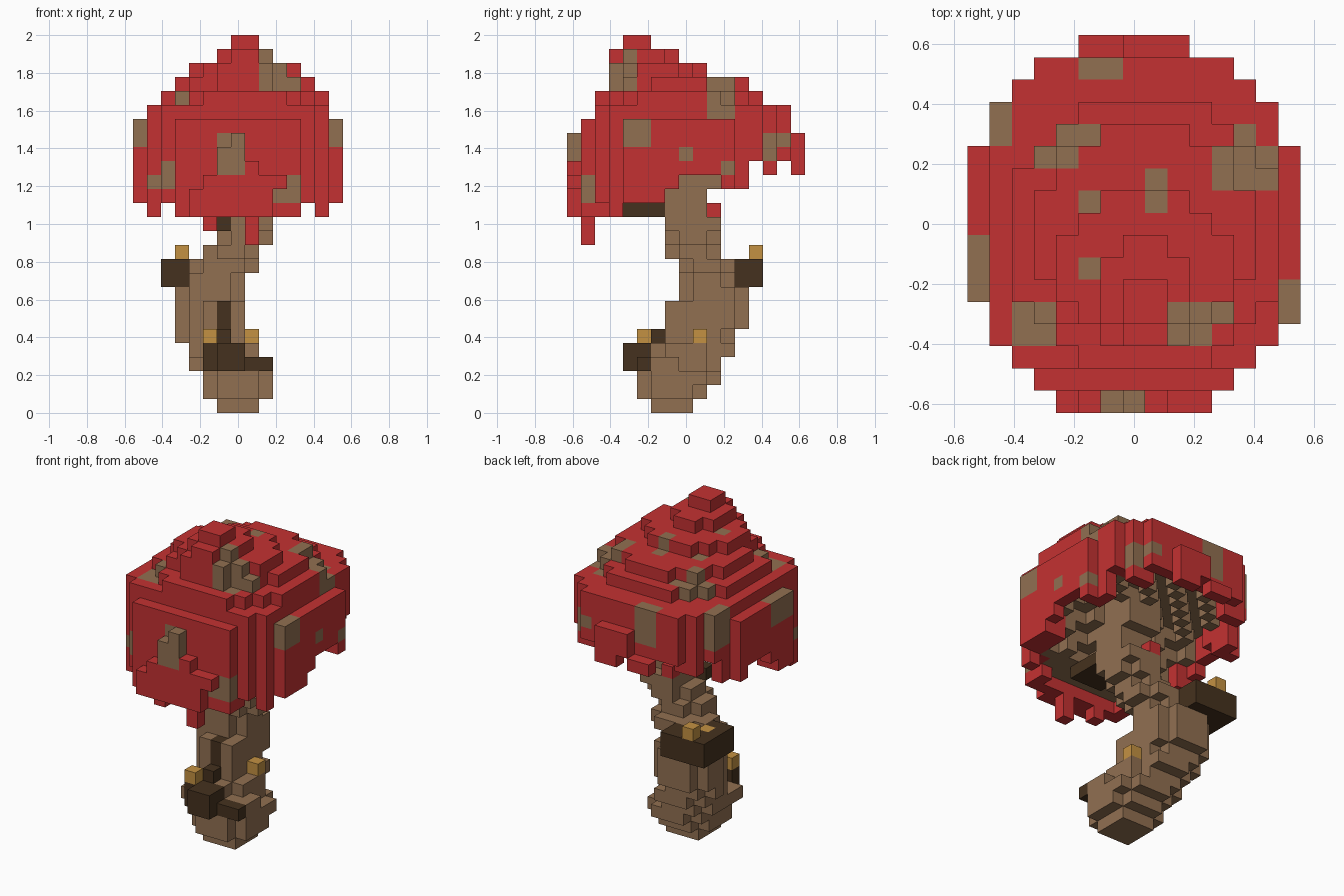
import bpy, bmesh
from mathutils import Vector

if "Cube" in bpy.data.objects:
    bpy.data.objects.remove(bpy.data.objects["Cube"])

UNIT = 2 / 27
ORIGIN = Vector((-7.5, -8.5, 0))
COLOURS = {
    "red": (0.55, 0.031, 0.032),
    "brown": (0.285, 0.162, 0.083),
    "dark_brown": (0.06, 0.031, 0.013),
    "ochre": (0.55, 0.285, 0.055),
}
NAMES = list(COLOURS)
MATS = []
for name, rgb in COLOURS.items():
    m = bpy.data.materials.new(name)
    m.use_nodes = True
    m.diffuse_color = (*rgb, 1)
    m.node_tree.nodes["Principled BSDF"].inputs["Base Color"].default_value = (*rgb, 1)
    MATS.append(m)

vox = {}  # block cell -> (part, colour)


def cells(start, extra=()):
    """All cells from a start cell, reaching further by the extra counts."""
    ex, ey, ez = (*extra, 0, 0, 0)[:3]
    x, y, z = start
    return [(i, j, k) for i in range(x, x + ex + 1)
            for j in range(y, y + ey + 1) for k in range(z, z + ez + 1)]


def box(part, colour, start, extra=()):
    for cell in cells(start, extra):
        vox[cell] = (part, colour)


def radial(i, j, xs, ys, shrink=0.0):
    """Ellipse test value; at most 1 is inside the given cell ranges."""
    rx = (xs[1] - xs[0] + 1) / 2 - shrink
    ry = (ys[1] - ys[0] + 1) / 2 - shrink
    return ((i - sum(xs) / 2) / rx) ** 2 + ((j - sum(ys) / 2) / ry) ** 2


def disc(part, colour, xs, ys, k, ellipse=None):
    """One layer of blocks: an ellipse clipped to the cell ranges."""
    for i, j, _ in cells((xs[0], ys[0], k), (xs[1] - xs[0], ys[1] - ys[0])):
        if radial(i, j, *(ellipse or (xs, ys))) <= 1.02:
            vox[i, j, k] = (part, colour)


# Cap: stepped dome, leaning to the front
FULL = ((0, 14), (0, 16))
disc("cap", "red", (0, 14), (1, 15), 20, FULL)
disc("cap", "red", (1, 13), (2, 15), 21, FULL)
DOME = [((2, 13), (2, 13)), ((3, 12), (3, 12)), ((4, 11), (3, 9)), ((6, 9), (3, 7)), ((7, 8), (4, 5))]
for n, (xs, ys) in enumerate(DOME):
    disc("cap", "red", xs, ys, 22 + n)


def rim_bottom(i, j):
    """Lowest cap layer: the rim hangs low in front and rises to the back."""
    if j <= 3:
        return 15 if i in (0, 2, 12, 14) else 14
    if j <= 6:
        return 15
    if j <= 12:
        return 17 if 8 <= j <= 10 else 16
    return 17 if (j in (14, 16) and i % 3 != 1) else 18


# Cap rim wall, lined inside with jagged gills that rise to the back
for i, j, _ in cells((0, 1, 0), (14, 15)):
    if radial(i, j, *FULL) > 1.02:
        continue
    inner = 2 <= j <= 14 and radial(i, j, *FULL, shrink=1.3) <= 1
    gill = min(19, 15 + max(0, j - 4)) - ((2 * i + j) % 3 == 0)
    top = 17 if j == 16 and i in (5, 6) else 19
    for k in range(14, top + 1):
        if inner and k >= max(gill, 15):
            vox[i, j, k] = ("gills", "brown")
        elif not inner and k >= rim_bottom(i, j):
            vox[i, j, k] = ("cap", "red")

# Bulge on the cap front, stepping down to both sides
for i, height in enumerate((1, 2, 4, 5, 3, 2), start=4):
    box("cap", "red", (i, 0, 14), (0, 0, height))
box("cap", "red", (10, 0, 16))
box("cap", "red", (14, 4, 15), (0, 0, 5))

# Drips under the rim
box("cap", "red", (8, 1, 12), (0, 0, 2))
box("cap", "red", (5, 1, 13), (0, 0, 1))


# Spots on the crown: the topmost cap blocks of a few columns
def crown_spot(x, y, wide=0, deep=0):
    for i, j, _ in cells((x, y, 0), (wide, deep)):
        column = [k for k in range(27) if vox.get((i, j, k), ("",))[0] == "cap"]
        for k in column[-3 if j > 11 else -2:]:
            vox[i, j, k] = ("cap", "brown")


for x, y in ((9, 4), (5, 9), (5, 6), (12, 12)):
    crown_spot(x, y)
for x, y in ((9, 3), (10, 4), (5, 15), (4, 12), (3, 11)):
    crown_spot(x, y, wide=1)
for x, y in ((14, 4), (1, 12), (8, 9), (13, 10)):
    crown_spot(x, y, deep=1)
for x, y in ((2, 3), (11, 10)):
    crown_spot(x, y, wide=1, deep=1)
crown_spot(0, 5, deep=2)

# Spots on the rim wall
box("cap", "brown", (6, 0, 17), (1, 0, 1))
box("cap", "brown", (7, 0, 19))
box("cap", "brown", (6, 1, 19))
box("cap", "brown", (11, 1, 15), (0, 0, 1))
box("cap", "brown", (11, 15, 19))
for cell in ((1, 3, 16), (2, 2, 16), (2, 2, 17), (10, 1, 15), (14, 8, 18),
             (14, 11, 17), (12, 14, 18), (12, 14, 19)):
    box("cap", "brown", cell)

# Stem: bent stack of layers, given by their lowest x and y cells
X_START = (6, 5, 5, 4, 4, 3, 3, 3, 3, 3, 4, 5, 6)
Y_START = (6, 5, 5, 5, 6, 6, 7, 7, 8, 8, 8, 7, 7)
for k, (x, y) in enumerate(zip(X_START, Y_START)):
    if k == 0:
        box("stem", "brown", (x, y, k), (2, 2))
    else:
        wide = 4 if k < 11 else 3
        deep = 4 if k == 1 else max(3, min(5, 12 - k))
        disc("stem", "brown", (x, x + wide), (y, y + deep), k)
box("stem", "brown", (7, 7, 13), (2, 2, 5))
for k in (13, 16, 17, 18):
    box("stem", "brown", (7, 10, k), (2,))
box("stem", "brown", (5, 6, 1), (4, 1, 2))

# The bend is flattened along one diagonal
for i, j, k in list(vox):
    if 4 <= k <= 9 and not -2.7 <= 0.87 * (i - 7) + 0.5 * (j - 8) <= 1.6:
        del vox[i, j, k]

# Dark crevice up the front of the stem
box("stem", "brown", (7, 7, 5), (0, 0, 2))
for (i, j, k), (part, _) in list(vox.items()):
    if part == "stem" and i == 6 and 5 <= k <= 7 and j <= 7:
        vox[i, j, k] = ("stem", "dark_brown")
box("stem", "dark_brown", (6, 7, 13))
box("cap", "red", (7, 10, 14))

# Bracket shelves around the stem and their ochre buds
box("front_shelf", "dark_brown", (6, 4, 3), (1, 1, 1))
box("front_shelf", "dark_brown", (5, 5, 3), (0, 0, 1))
box("front_shelf", "dark_brown", (8, 5, 3), (1,))
box("back_shelf", "dark_brown", (2, 12, 9), (3, 1, 1))
box("back_shelf", "dark_brown", (2, 10, 9), (1, 1, 1))
box("upper_shelf", "dark_brown", (7, 4, 14), (2, 2))
box("front_bud", "ochre", (5, 5, 5))
box("side_bud", "ochre", (8, 9, 5))
box("back_bud", "ochre", (3, 13, 11))
box("back_bud", "ochre", (3, 11, 10))


# Turn each part's outer block faces into a mesh
def build(part):
    bm = bmesh.new()
    for cell, (owner, colour) in vox.items():
        if owner != part:
            continue
        centre = Vector(cell) + Vector((0.5, 0.5, 0.5))
        for axis in range(3):
            for sign in (-1, 1):
                n = Vector((0, 0, 0))
                n[axis] = sign
                if tuple(int(c + d) for c, d in zip(cell, n)) in vox:
                    continue
                a = Vector((0, 0, 0))
                a[(axis + 1) % 3] = 1
                b = n.cross(a)
                corners = [n + a + b, n - a + b, n - a - b, n + a - b]
                face = bm.faces.new([bm.verts.new((centre + c / 2 + ORIGIN) * UNIT) for c in corners])
                face.material_index = NAMES.index(colour)
    bmesh.ops.remove_doubles(bm, verts=bm.verts, dist=0.001)
    mesh = bpy.data.meshes.new(part)
    for m in MATS:
        mesh.materials.append(m)
    bm.to_mesh(mesh)
    bm.free()
    bpy.context.collection.objects.link(bpy.data.objects.new(part, mesh))


for part in sorted({p for p, _ in vox.values()}):
    build(part)
